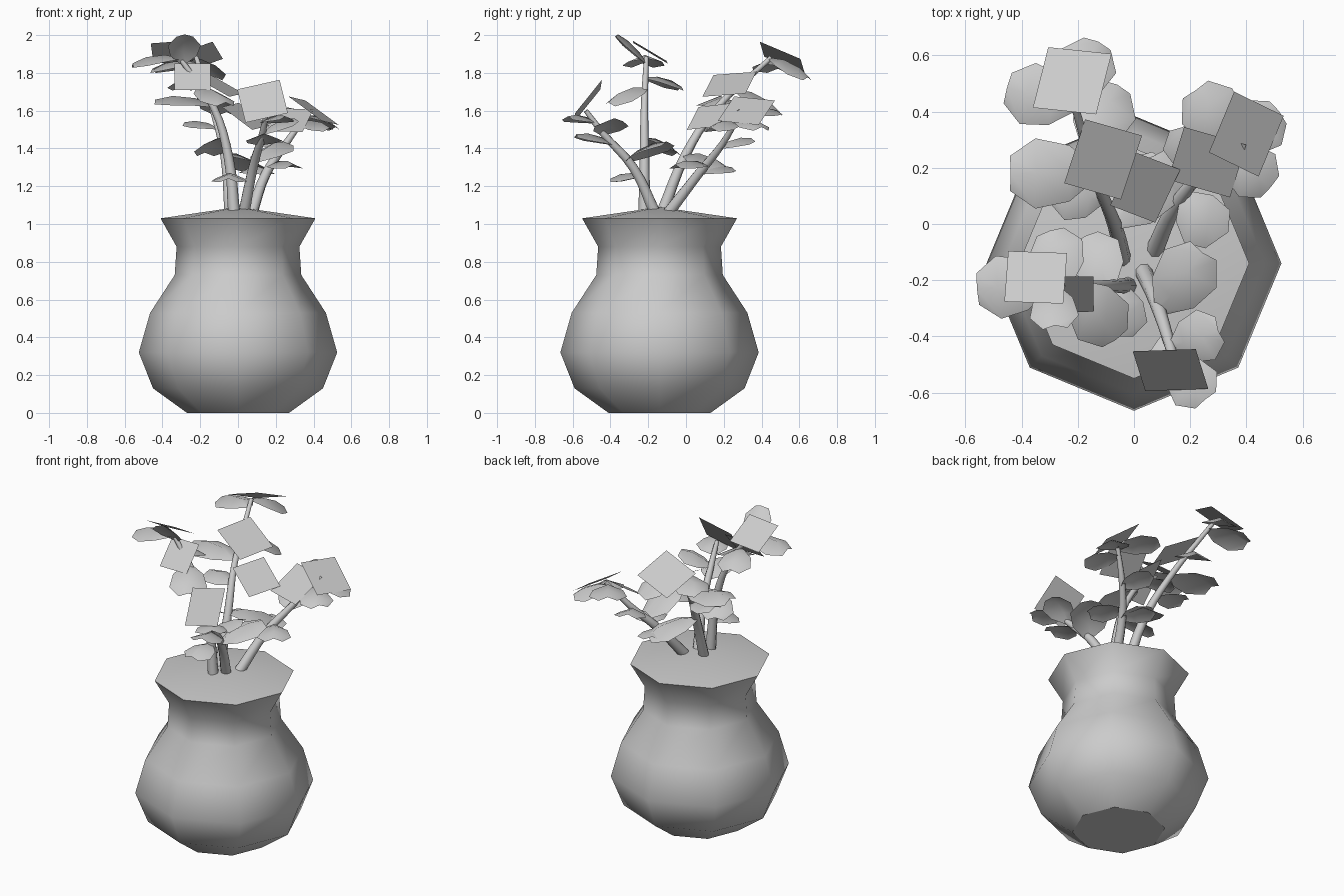
import bpy, bmesh, math
from mathutils import Vector

cube = bpy.data.objects.get("Cube")
if cube:
    bpy.data.objects.remove(cube, do_unlink=True)

# One plain grey for everything
clay = bpy.data.materials.new("plain_grey")
clay.use_nodes = True
clay.diffuse_color = (0.6, 0.6, 0.6, 1)
clay.node_tree.nodes["Principled BSDF"].inputs["Base Color"].default_value = clay.diffuse_color


def add_object(name, bm):
    mesh = bpy.data.meshes.new(name)
    bm.to_mesh(mesh)
    bm.free()
    mesh.materials.append(clay)
    obj = bpy.data.objects.new(name, mesh)
    bpy.context.collection.objects.link(obj)


def make_vase(profile, center_y, sides, soil_z):
    """Octagonal lathe with a flat base and a low cone of soil."""
    bm = bmesh.new()
    rings = []
    for radius, z in profile:
        ring = []
        for i in range(sides):
            angle = math.tau * i / sides
            ring.append(bm.verts.new((radius * math.cos(angle),
                                      center_y + radius * math.sin(angle), z)))
        rings.append(ring)
    peak = bm.verts.new((0, center_y, soil_z))
    bm.faces.new(rings[0])
    for i in range(sides):
        j = (i + 1) % sides
        for low, high in zip(rings, rings[1:]):
            bm.faces.new((low[i], low[j], high[j], high[i])).smooth = True
        bm.faces.new((rings[-1][i], rings[-1][j], peak)).smooth = True
        for ring in (rings[0], rings[-1]):
            bm.edges.get((ring[i], ring[j])).smooth = False
    add_object("vase", bm)


def make_stem(name, path, radius=0.032):
    """Tapered round stalk along a smooth path."""
    curve = bpy.data.curves.new(name + "_path", "CURVE")
    curve.dimensions = "3D"
    curve.bevel_depth = radius
    curve.bevel_resolution = 2
    curve.use_fill_caps = True
    spline = curve.splines.new("BEZIER")
    spline.resolution_u = 4
    spline.bezier_points.add(len(path) - 1)
    for k, (point, co) in enumerate(zip(spline.bezier_points, path)):
        point.co = co
        point.handle_left_type = point.handle_right_type = "AUTO"
        point.radius = 1 - 0.2 * k
    helper = bpy.data.objects.new(name + "_path", curve)
    bpy.context.collection.objects.link(helper)
    bpy.context.view_layer.update()
    bm = bmesh.new()
    bm.from_mesh(helper.evaluated_get(bpy.context.evaluated_depsgraph_get()).to_mesh())
    bpy.data.objects.remove(helper, do_unlink=True)
    for face in bm.faces:
        face.smooth = True
        face.material_index = 0
    add_object(name, bm)


def make_leaf(name, base, heading, reach, rise):
    """Rounded, cupped leaf growing outward from its stalk end."""
    angle = math.radians(heading)
    along = Vector((reach * math.cos(angle), reach * math.sin(angle), rise))
    side = along.cross(Vector((0, 0, 1))).normalized()
    up = side.cross(along).normalized()
    width = 0.1 + reach / 2
    bm = bmesh.new()
    rows = []
    for t, spread in ((0, 0.2), (0.3, 0.8), (0.7, 1), (1, 0.5)):
        middle = base + along * t + up * (0.12 * reach * math.sin(math.pi * t))
        half = side * (spread * width / 2)
        drop = up * (0.2 * width * spread)
        rows.append([bm.verts.new(v) for v in (middle - half - drop, middle, middle + half - drop)])
    for near, far in zip(rows, rows[1:]):
        for i in range(2):
            bm.faces.new((near[i], near[i + 1], far[i + 1], far[i])).smooth = True
    add_object(name, bm)


def make_square_leaf(name, center, size, spin, slope_x, slope_y):
    """Flat square leaf lying in a plane with the given slopes."""
    angle = math.radians(spin)
    dx, dy = math.cos(angle), math.sin(angle)
    u = Vector((dx, dy, slope_x * dx + slope_y * dy)).normalized()
    v = Vector((-slope_x, -slope_y, 1)).normalized().cross(u)
    bm = bmesh.new()
    corners = [Vector(center) + (u * i + v * j) * size / 2
               for i, j in ((-1, -1), (1, -1), (1, 1), (-1, 1))]
    bm.faces.new([bm.verts.new(corner) for corner in corners])
    add_object(name, bm)


def grow(stem, path, leaves):
    """Stem plus leaves, each given as place on path, heading, reach, rise."""
    make_stem(stem + "_stem", path)
    for number, (place, heading, reach, rise) in enumerate(leaves, start=1):
        k = min(int(place), len(path) - 2)
        base = Vector(path[k]).lerp(Vector(path[k + 1]), place - k)
        make_leaf(f"{stem}_leaf_{number}", base, heading, reach, rise)


make_vase([(0.27, 0), (0.45, 0.13), (0.525, 0.32), (0.465, 0.53),
           (0.335, 0.73), (0.325, 0.88), (0.41, 1.03)], center_y=-0.14, sides=8, soil_z=1.09)

# Stems with their rounded leaves
grow("back_right",
     [(-0.04, -0.13, 1.05), (-0.07, 0, 1.37), (-0.13, 0.15, 1.6), (-0.22, 0.45, 1.88)],
     [(2.9, 165, 0.25, -0.03), (3, 65, 0.22, -0.1), (2.4, 65, 0.25, -0.12),
      (2.1, 180, 0.3, 0.03), (1.6, 172, 0.18, 0.03), (1, 50, 0.29, -0.08)])
grow("back_left",
     [(0.07, -0.1, 1.05), (0.15, 0.07, 1.27), (0.25, 0.19, 1.42), (0.37, 0.29, 1.59)],
     [(2.9, 125, 0.24, 0.03), (2.9, 37, 0.2, -0.06), (2.7, -40, 0.2, -0.03),
      (1.3, -55, 0.2, 0), (1, 115, 0.19, 0.03), (1.9, 112, 0.18, 0.05)])
grow("front",
     [(0.03, -0.16, 1.05), (0.08, -0.28, 1.3), (0.13, -0.44, 1.48), (0.15, -0.53, 1.6)],
     [(2.5, -51, 0.18, 0.03), (2, 20, 0.18, 0.08), (1.7, -80, 0.19, 0.05),
      (1.2, 54, 0.26, 0.1)])
grow("right",
     [(-0.02, -0.22, 1.05), (-0.05, -0.22, 1.35), (-0.13, -0.22, 1.62), (-0.31, -0.21, 1.88)],
     [(3, 185, 0.25, -0.03), (2.9, -86, 0.15, 0.15), (2.6, 108, 0.2, -0.05),
      (2.4, -55, 0.24, -0.08), (1.4, 118, 0.2, -0.08), (0.7, -93, 0.18, -0.02)])

# Flat square leaves
make_square_leaf("back_right_top_square_leaf", (-0.22, 0.51, 1.88), 0.24, -6, 0.3, -0.5)
make_square_leaf("back_right_middle_square_leaf", (-0.11, 0.23, 1.74), 0.24, -16, -0.5, 0.24)
make_square_leaf("back_right_lower_square_leaf", (0.04, 0.13, 1.57), 0.21, -21, -0.6, 0.4)
make_square_leaf("back_left_top_square_leaf", (0.4, 0.32, 1.6), 0.235, -26, -0.65, 0.17)
make_square_leaf("back_left_middle_square_leaf", (0.26, 0.22, 1.55), 0.23, -16, 0.14, 0.6)
make_square_leaf("front_top_square_leaf", (0.13, -0.52, 1.65), 0.23, 2, 0.18, 1.3)
make_square_leaf("right_top_square_leaf", (-0.35, -0.19, 1.91), 0.21, -2, 0.05, -0.6)
make_square_leaf("right_front_square_leaf", (-0.24, -0.25, 1.78), 0.19, 0, 0, 1.1)
